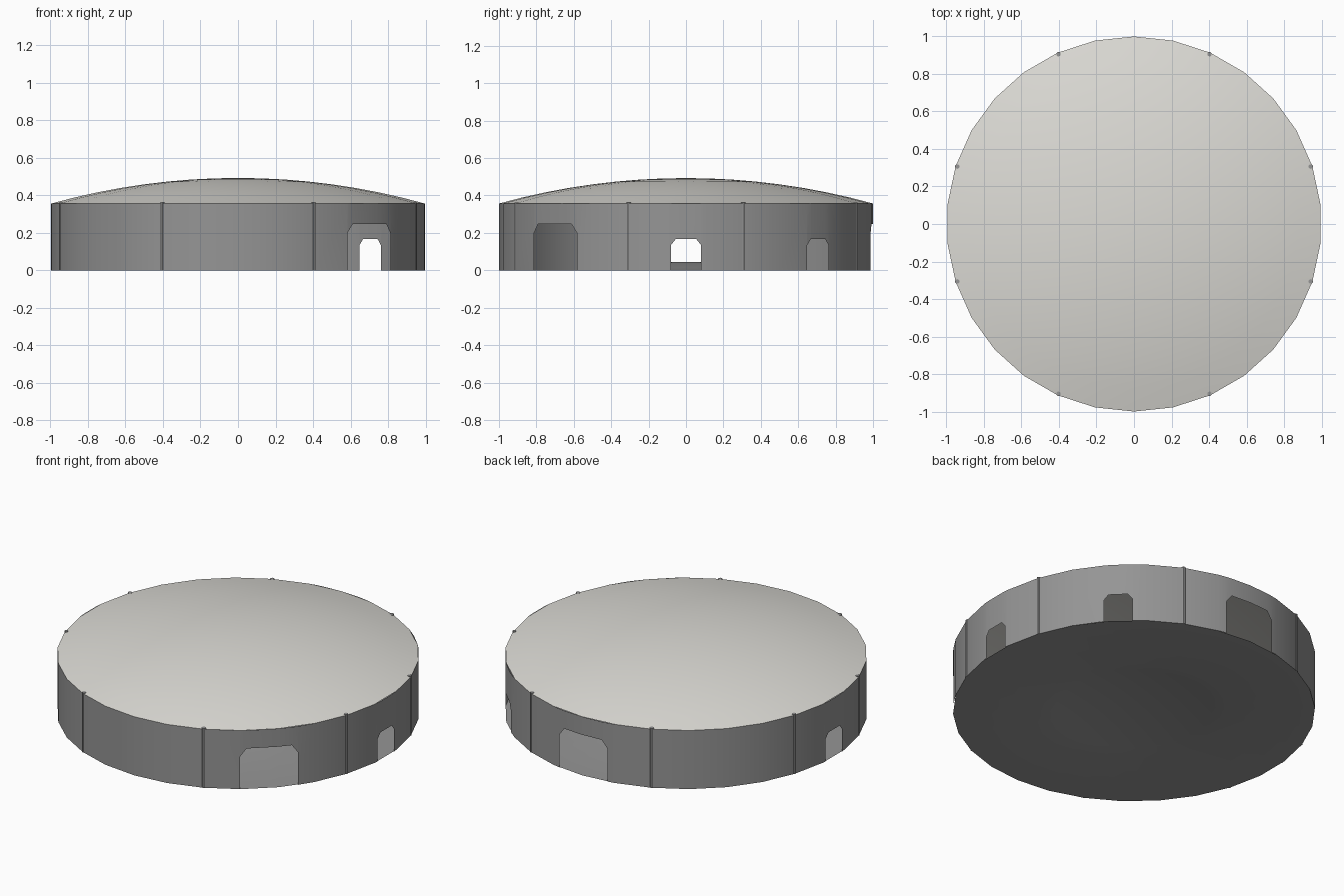
import bpy, bmesh, math
from math import sin, cos, radians

if "Cube" in bpy.data.objects:
    bpy.data.objects.remove(bpy.data.objects["Cube"])

SIDES = 30
WALL_H, TOP_H = 0.357, 0.493
VERT_ANGLES = [90 + 12 * i for i in range(SIDES)]


def material(name, rgb):
    m = bpy.data.materials.new(name)
    m.diffuse_color = (*rgb, 1)
    m.use_nodes = True
    m.node_tree.nodes["Principled BSDF"].inputs["Base Color"].default_value = m.diffuse_color
    return m


PALE = material("pale_roof", (0.72, 0.71, 0.67))
GREY = material("wall_grey", (0.30, 0.30, 0.30))


def finish(bm, name, mat, angle=30):
    bmesh.ops.remove_doubles(bm, verts=bm.verts, dist=1e-5)
    me = bpy.data.meshes.new(name)
    bm.to_mesh(me)
    bm.free()
    ob = bpy.data.objects.new(name, me)
    bpy.context.collection.objects.link(ob)
    me.materials.append(mat)
    bpy.ops.object.select_all(action='DESELECT')
    ob.select_set(True)
    bpy.context.view_layer.objects.active = ob
    bpy.ops.object.shade_smooth_by_angle(angle=radians(angle))
    return ob


def polar(r, a, z):
    return (r * cos(radians(a)), r * sin(radians(a)), z)


def lathe(profile, name, mat, flip=False):
    """Surface of revolution; the profile runs from the rim to the centre."""
    bm = bmesh.new()
    rings = [[bm.verts.new(polar(r, a, z)) for a in VERT_ANGLES] for r, z in profile[:-1]]
    tip = bm.verts.new((0, 0, profile[-1][1]))
    for lo, hi in zip(rings, rings[1:]):
        for i in range(SIDES):
            j = (i + 1) % SIDES
            bm.faces.new((lo[i], lo[j], hi[j], hi[i]))
    for i in range(SIDES):
        bm.faces.new((rings[-1][i], rings[-1][(i + 1) % SIDES], tip))
    if flip:
        bmesh.ops.reverse_faces(bm, faces=bm.faces)
    return finish(bm, name, mat)


# Shallow domed roof
def cap(a, h, z0, n):
    R = (a * a + h * h) / (2 * h)
    t = math.asin(a / R)
    return [(R * sin(t * (n - i) / n), z0 + h - R + R * cos(t * (n - i) / n)) for i in range(n + 1)]


lathe(cap(1.0, TOP_H - WALL_H, WALL_H, 8), "domed_roof", PALE)

# Floor with a low raised mound in the middle
lathe([(1.0, 0.0)] + cap(0.52, 0.045, 0.0, 6), "floor", GREY)

# Doorways: centre angle, half width, chamfer, shoulder height, top height (angles in degrees)
SMALL = (4.6, 1.5, 0.135, 0.168)
BIG = (9.3, 2.0, 0.20, 0.247)
DOORS = [(315, BIG), (90, BIG), (0, SMALL), (45, SMALL), (180, SMALL)]


def signed(a, c):
    return (a - c + 180) % 360 - 180


def sill(a, mid):
    """Lower edge of the wall at angle a, for the strip whose middle is mid."""
    for c, (w, b, shoulder, top) in DOORS:
        if abs(signed(mid, c)) < w:
            edge = w - abs(signed(a, c))
            return min(top, shoulder + (top - shoulder) * edge / b)
    return 0.0


# Thin outer wall built as strips, interrupted by the doorways
cuts = {round(a % 360, 3) for a in VERT_ANGLES}
for c, (w, b, _, _) in DOORS:
    cuts |= {round((c + o) % 360, 3) for o in (-w, -w + b, w - b, w)}
cuts = sorted(cuts)
bm = bmesh.new()
for a0, a1 in zip(cuts, cuts[1:] + [cuts[0] + 360]):
    mid = (a0 + a1) / 2
    z0, z1 = max(sill(a0, mid), 0), max(sill(a1, mid), 0)
    bm.faces.new([bm.verts.new(p) for p in (
        polar(1, a0, z0), polar(1, a1, z1), polar(1, a1, WALL_H), polar(1, a0, WALL_H))])
finish(bm, "outer_wall", GREY)

# Slim pilasters on the wall, mirrored in both axes
for i, a in enumerate((18, 66, 114, 162, 198, 246, 294, 342)):
    bm = bmesh.new()
    bmesh.ops.create_cone(bm, cap_ends=True, segments=10, radius1=0.012, radius2=0.012, depth=0.363)
    bmesh.ops.translate(bm, verts=bm.verts, vec=polar(0.991, a, 0.1815))
    finish(bm, f"pilaster_{i + 1}", GREY)
